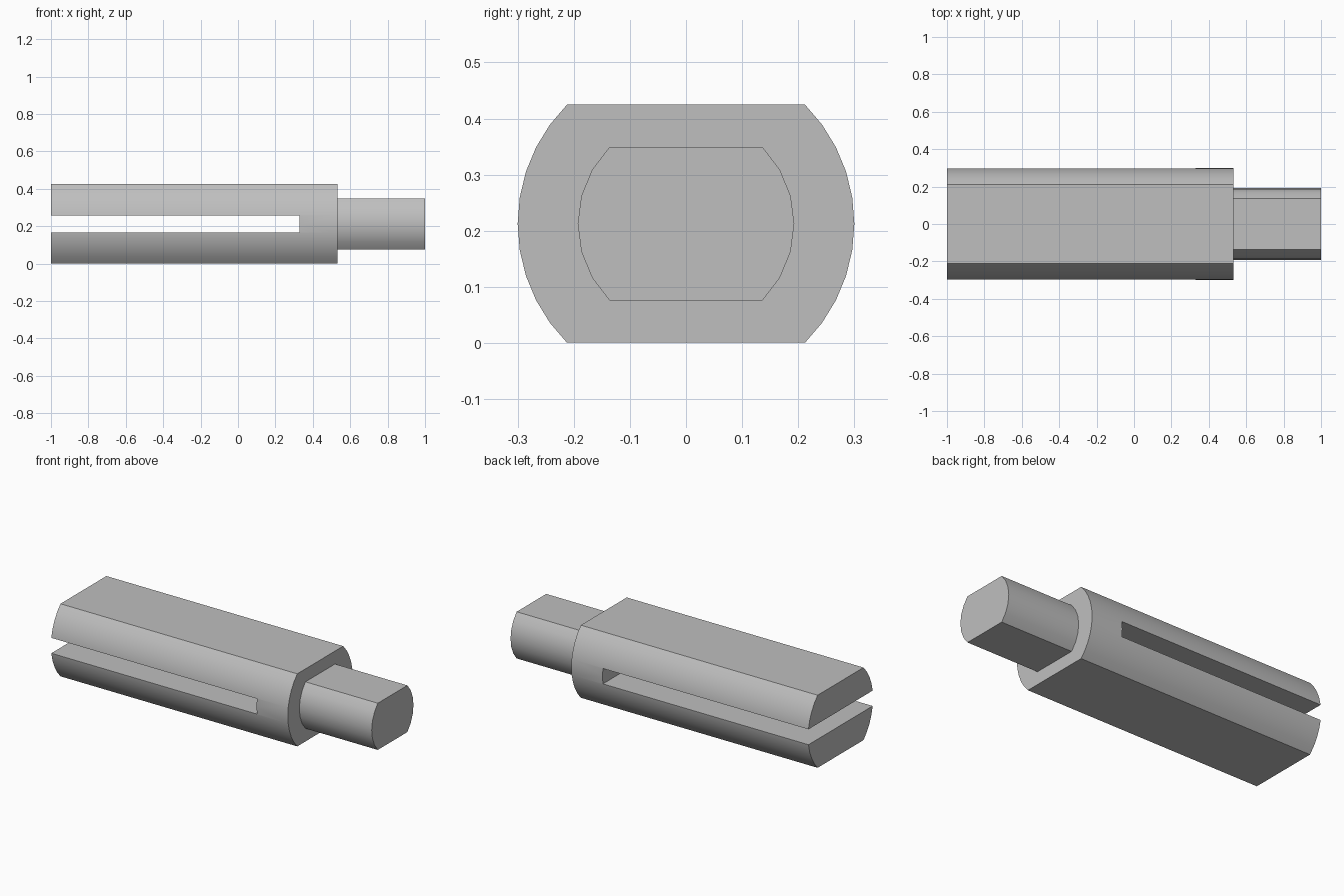
import bpy, bmesh, math

if "Cube" in bpy.data.objects:
    bpy.data.objects.remove(bpy.data.objects["Cube"], do_unlink=True)

MID_Z = 0.2125

steel = bpy.data.materials.new("plain grey")
steel.use_nodes = True
grey = (0.52, 0.52, 0.52, 1)
steel.diffuse_color = grey
steel.node_tree.nodes["Principled BSDF"].inputs["Base Color"].default_value = grey


def flatted_bar(name, radius, x0, x1, steps=10):
    """Round bar along x with flats on top and bottom, meeting the arcs at 45 degrees."""
    bm = bmesh.new()
    ring = []
    for side in (0, math.pi):
        for i in range(steps + 1):
            a = side - math.pi / 4 + math.pi / 2 * i / steps
            ring.append(bm.verts.new((x0, radius * math.cos(a), MID_Z + radius * math.sin(a))))
    cap = bm.faces.new(ring)
    ext = bmesh.ops.extrude_face_region(bm, geom=[cap], use_keep_orig=True)
    verts = [g for g in ext["geom"] if isinstance(g, bmesh.types.BMVert)]
    bmesh.ops.translate(bm, verts=verts, vec=(x1 - x0, 0, 0))
    bmesh.ops.recalc_face_normals(bm, faces=bm.faces)
    mesh = bpy.data.meshes.new(name)
    bm.to_mesh(mesh)
    bm.free()
    mesh.materials.append(steel)
    obj = bpy.data.objects.new(name, mesh)
    bpy.context.collection.objects.link(obj)
    return obj


def activate(obj):
    bpy.ops.object.select_all(action="DESELECT")
    obj.select_set(True)
    bpy.context.view_layer.objects.active = obj


# Slotted body and the thinner tang at its end
body = flatted_bar("slotted_body", 0.3, -1, 0.532)
tang = flatted_bar("tang", 0.193, 0.532, 1, 6)

# Slot running in from the open end
bpy.ops.mesh.primitive_cube_add(size=1, location=(-0.385, 0, MID_Z))
cutter = bpy.context.object
cutter.name = "slot_cutter"
cutter.scale = (1.43, 1, 0.09)
cutter.hide_render = True
cutter.data.materials.append(steel)

cut = body.modifiers.new("slot", "BOOLEAN")
cut.operation = "DIFFERENCE"
cut.solver = "EXACT"
cut.object = cutter
activate(body)
bpy.ops.object.modifier_apply(modifier="slot")
bpy.data.objects.remove(cutter, do_unlink=True)

# Smooth arcs, crisp flats
for part in (body, tang):
    activate(part)
    bpy.ops.object.shade_smooth_by_angle(angle=math.radians(25))
